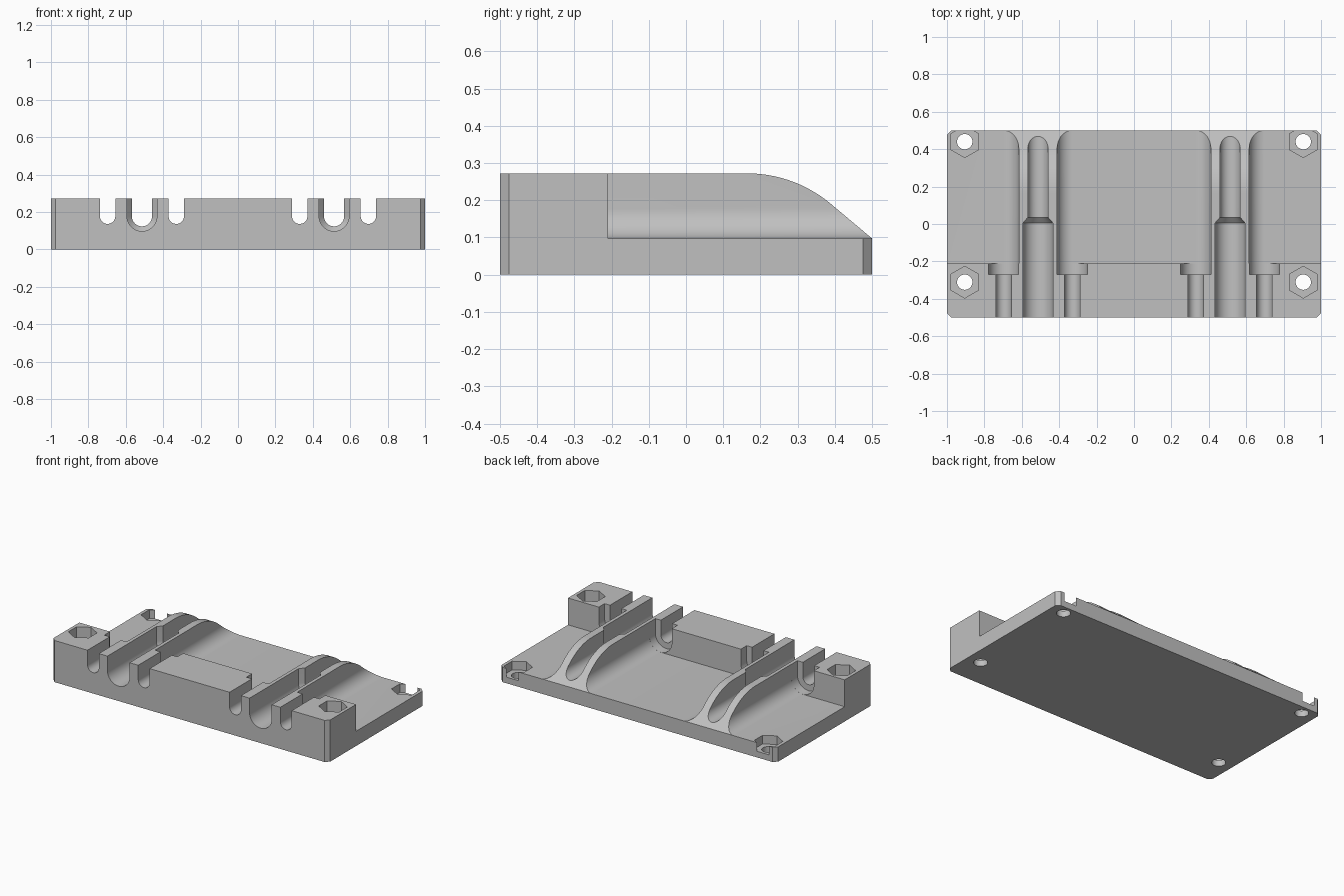
import bpy, bmesh
from math import sin, cos, pi, radians, tan

if "Cube" in bpy.data.objects:
    bpy.data.objects.remove(bpy.data.objects["Cube"], do_unlink=True)

TOP, FLOOR, STEP_Y = 0.272, 0.0965, -0.21
FILLET = 0.081
AXIS_Z = FLOOR + FILLET      # shared height of all round channel axes
OPEN = 0.4                   # cutters rise to here
RIDGE_IN, RIDGE_OUT = 0.411, 0.616


def loft(name, sections):
    """Closed solid through matching rings of 3D points."""
    bm = bmesh.new()
    rings = [[bm.verts.new(p) for p in s] for s in sections]
    n = len(rings[0])
    for a, b in zip(rings, rings[1:]):
        for i in range(n):
            bm.faces.new((a[i], a[(i + 1) % n], b[(i + 1) % n], b[i]))
    bm.faces.new(rings[0])
    bm.faces.new(rings[-1])
    bmesh.ops.recalc_face_normals(bm, faces=bm.faces)
    mesh = bpy.data.meshes.new(name)
    bm.to_mesh(mesh)
    bm.free()
    obj = bpy.data.objects.new(name, mesh)
    bpy.context.collection.objects.link(obj)
    return obj


def arc(cx, cy, r, start, end, n=16):
    angles = [radians(start + (end - start) * i / n) for i in range(n + 1)]
    return [(cx + r * cos(a), cy + r * sin(a)) for a in angles]


def along_y(profile, y):
    return [(x, y, z) for x, z in profile]


def u_shape(x, r):
    return [(x - r, OPEN)] + arc(x, AXIS_Z, r, 180, 360, 28) + [(x + r, OPEN)]


def cut(cutter):
    cutter.hide_render = True
    mod = body.modifiers.new("cut", "BOOLEAN")
    mod.operation, mod.solver, mod.object = "DIFFERENCE", "EXACT", cutter
    bpy.context.view_layer.objects.active = body
    bpy.ops.object.modifier_apply(modifier=mod.name)
    bpy.data.objects.remove(cutter, do_unlink=True)


def post(x, y, r, sides, low, high):
    ring = [(x + r * sin(2 * pi * i / sides), y + r * cos(2 * pi * i / sides))
            for i in range(sides)]
    return loft("post_cutter", [[(*p, z) for p in ring] for z in (low, high)])


# Body blank with chamfered upright corners
c = 0.024
outline = [(1, 0.5 - c), (1 - c, 0.5), (c - 1, 0.5), (-1, 0.5 - c),
           (-1, c - 0.5), (c - 1, -0.5), (1 - c, -0.5), (1, c - 0.5)]
body = loft("clamp_plate", [[(*p, z) for p in outline] for z in (0, TOP)])

# Rear ends of the ridges: rounded crest running into a straight slope
R, slope, end_z = 0.35, 40, FLOOR + 0.0005
tangent_z = TOP - R * (1 - cos(radians(slope)))
crest_y = 0.5 - (tangent_z - end_z) / tan(radians(slope)) - R * sin(radians(slope))
ramp = arc(crest_y, TOP - R, R, 90, 90 - slope, 20)
ramp += [(0.5, end_z), (0.6, end_z), (0.6, OPEN), (crest_y, OPEN)]
cut(loft("ramp_cutter", [[(x, y, z) for y, z in ramp] for x in (-1.2, 1.2)]))

# Rear pockets with filleted floors leave the front block and two ridges
inner = RIDGE_IN - FILLET
middle = ([(-RIDGE_IN, OPEN)] + arc(-inner, AXIS_Z, FILLET, 180, 270)
          + arc(inner, AXIS_Z, FILLET, 270, 360) + [(RIDGE_IN, OPEN)])
cut(loft("middle_pocket", [along_y(middle, y) for y in (STEP_Y, 0.6)]))
for s in (-1, 1):
    side = ([(RIDGE_OUT, OPEN)]
            + arc(RIDGE_OUT + FILLET, AXIS_Z, FILLET, 180, 270)
            + [(1.2, FLOOR), (1.2, OPEN)])
    side = [(s * x, z) for x, z in side]
    cut(loft("side_pocket", [along_y(side, y) for y in (STEP_Y, 0.6)]))

# Stepped main channels through the ridges, screw slots and head recesses
for s in (-1, 1):
    x = s * (RIDGE_IN + RIDGE_OUT) / 2
    steps = [(-0.6, 0.08), (0.005, 0.08), (0.035, 0.054), (0.6, 0.054)]
    cut(loft("main_channel", [along_y(u_shape(x, r), y) for y, r in steps]))
    for x in (s * inner, s * (RIDGE_OUT + FILLET)):
        cut(loft("screw_slot", [along_y(u_shape(x, 0.041), y) for y in (-0.6, -0.25)]))
        cut(loft("head_recess", [along_y(u_shape(x, FILLET - 0.0005), y)
                                 for y in (-0.27, -0.2)]))

# Corner bolt holes with hexagonal nut pockets
for x in (-0.905, 0.905):
    for y in (-0.311, 0.44):
        cut(post(x, y, 0.041, 32, -0.1, 0.06))
        cut(post(x, y, 0.085, 6, 0.04, OPEN))

# Single grey finish
grey = bpy.data.materials.new("plain_grey")
grey.use_nodes = True
colour = (0.53, 0.53, 0.53, 1)
grey.diffuse_color = colour
grey.node_tree.nodes["Principled BSDF"].inputs["Base Color"].default_value = colour
body.data.materials.clear()
body.data.materials.append(grey)

bpy.ops.object.select_all(action="DESELECT")
body.select_set(True)
bpy.context.view_layer.objects.active = body
bpy.ops.object.shade_smooth_by_angle(angle=radians(25))
